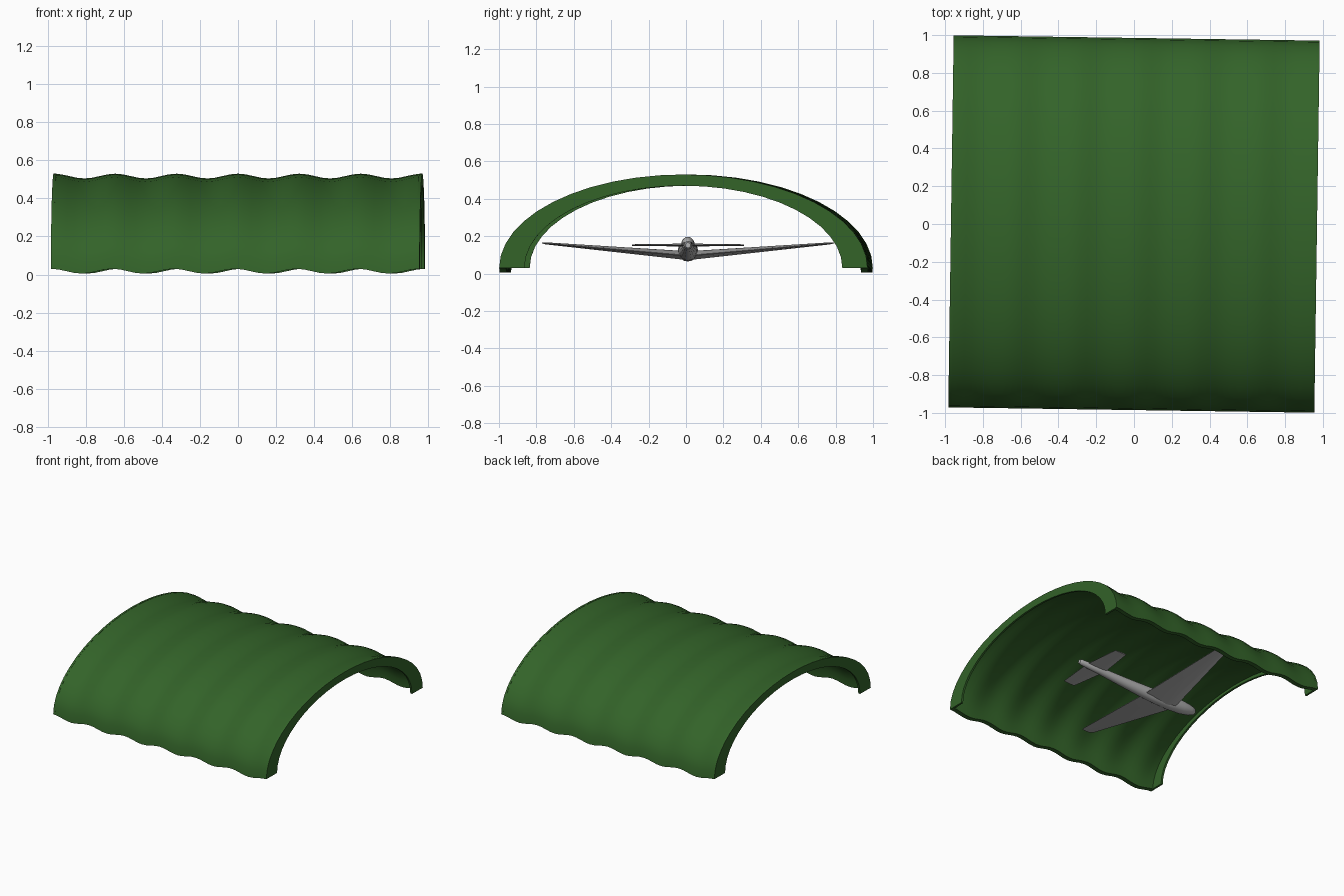
import bpy, bmesh, math
from mathutils import Matrix, Vector

if "Cube" in bpy.data.objects:
    bpy.data.objects.remove(bpy.data.objects["Cube"])


def material(name, color):
    m = bpy.data.materials.new(name)
    m.diffuse_color = (*color, 1)
    m.use_nodes = True
    m.node_tree.nodes["Principled BSDF"].inputs["Base Color"].default_value = m.diffuse_color
    return m


green = material("hangar green", (0.033, 0.125, 0.022))
grey = material("aircraft grey", (0.45, 0.45, 0.45))
TURN = Matrix.Rotation(-0.0145, 4, 'Z')
HALF = 0.968      # half length of the hangar
ARC = 24          # segments across the arch


def finish(name, bm, mat, angle=35):
    bmesh.ops.recalc_face_normals(bm, faces=bm.faces)
    me = bpy.data.meshes.new(name)
    bm.to_mesh(me)
    bm.free()
    ob = bpy.data.objects.new(name, me)
    bpy.context.collection.objects.link(ob)
    me.materials.append(mat)
    bpy.ops.object.select_all(action='DESELECT')
    ob.select_set(True)
    bpy.context.view_layer.objects.active = ob
    bpy.ops.object.shade_smooth_by_angle(angle=math.radians(angle))
    return ob


def loft(bm, sections, caps=True):
    """Join closed sections, each a list of points, into a solid."""
    rings = [[bm.verts.new(p) for p in s] for s in sections]
    n = len(rings[0])
    for a, b in zip(rings, rings[1:]):
        for i in range(n):
            bm.faces.new((a[i], a[(i + 1) % n], b[(i + 1) % n], b[i]))
    if caps:
        for r in (rings[0], rings[-1]):
            bm.faces.new(r)


def arch(x, lift, inner_w, inner_h):
    """Band between an outer and an inner half ellipse."""
    def half(w, h):
        return [Vector((x, -w * math.cos(math.pi * i / ARC),
                        lift + h * math.sin(math.pi * i / ARC))) for i in range(ARC + 1)]
    return half(0.985, 0.5) + half(inner_w, inner_h)[::-1]


# Corrugated roof shell: the arch rises and falls along its length
bm = bmesh.new()
steps = 48
sections = []
for k in range(steps + 1):
    x = -HALF + 2 * HALF * k / steps
    lift = 0.0175 + 0.0125 * math.cos(2 * math.pi * 6 * k / steps)
    sections.append(arch(x, lift, 0.948, 0.465))
loft(bm, sections)
shell = finish("roof_shell", bm, green)
shell.data.transform(TURN)

# End frames, deeper than the shell and widest at the feet
for side, name in ((-1, "left_end_frame"), (1, "right_end_frame")):
    bm = bmesh.new()
    loft(bm, [arch(side * (HALF + 0.001), 0.0302, 0.85, 0.44),
              arch(side * (HALF - 0.015), 0.0302, 0.85, 0.44)])
    finish(name, bm, green).data.transform(TURN)


def oval(x, z, ry, rz, n=16):
    return [(x, 0.01 + ry * math.cos(2 * math.pi * i / n),
             z + rz * math.sin(2 * math.pi * i / n)) for i in range(n)]


# Fuselage: x, centre height, half width, half height
bm = bmesh.new()
loft(bm, [oval(*s) for s in (
    (-0.585, 0.13, 0.010, 0.010), (-0.57, 0.13, 0.026, 0.026),
    (-0.53, 0.128, 0.038, 0.040), (-0.45, 0.124, 0.050, 0.052),
    (-0.33, 0.12, 0.055, 0.055), (-0.15, 0.122, 0.050, 0.052),
    (0.10, 0.132, 0.037, 0.040), (0.35, 0.145, 0.027, 0.028),
    (0.52, 0.152, 0.022, 0.022), (0.54, 0.152, 0.014, 0.014))])
finish("fuselage", bm, grey, 50)

# Cockpit canopy
bm = bmesh.new()
bmesh.ops.create_uvsphere(bm, u_segments=16, v_segments=10, radius=1)
bmesh.ops.transform(bm, verts=bm.verts, matrix=Matrix.Translation((-0.33, 0.01, 0.155))
                    @ Matrix.Diagonal((0.12, 0.036, 0.042, 1)))
finish("canopy", bm, grey)


def foil(y, z, front, back, thick):
    """Streamlined section from leading to trailing edge."""
    shape = ((0, 0), (0.06, 0.3), (0.3, 0.5), (0.65, 0.3), (1, 0.04),
             (1, -0.04), (0.65, -0.3), (0.3, -0.5), (0.06, -0.3))
    return [(front + (back - front) * u, 0.01 + y, z + thick * v) for u, v in shape]


# Wings with dihedral, and level tailplanes
for side, word in ((-1, "right"), (1, "left")):
    bm = bmesh.new()
    loft(bm, [foil(0, 0.096, -0.385, -0.08, 0.048),
              foil(side * 0.76, 0.162, -0.235, -0.135, 0.011),
              foil(side * 0.78, 0.164, -0.215, -0.145, 0.004)])
    finish(word + "_wing", bm, grey)
    bm = bmesh.new()
    loft(bm, [foil(0, 0.153, 0.29, 0.47, 0.016),
              foil(side * 0.30, 0.153, 0.335, 0.44, 0.008)])
    finish(word + "_tailplane", bm, grey)
